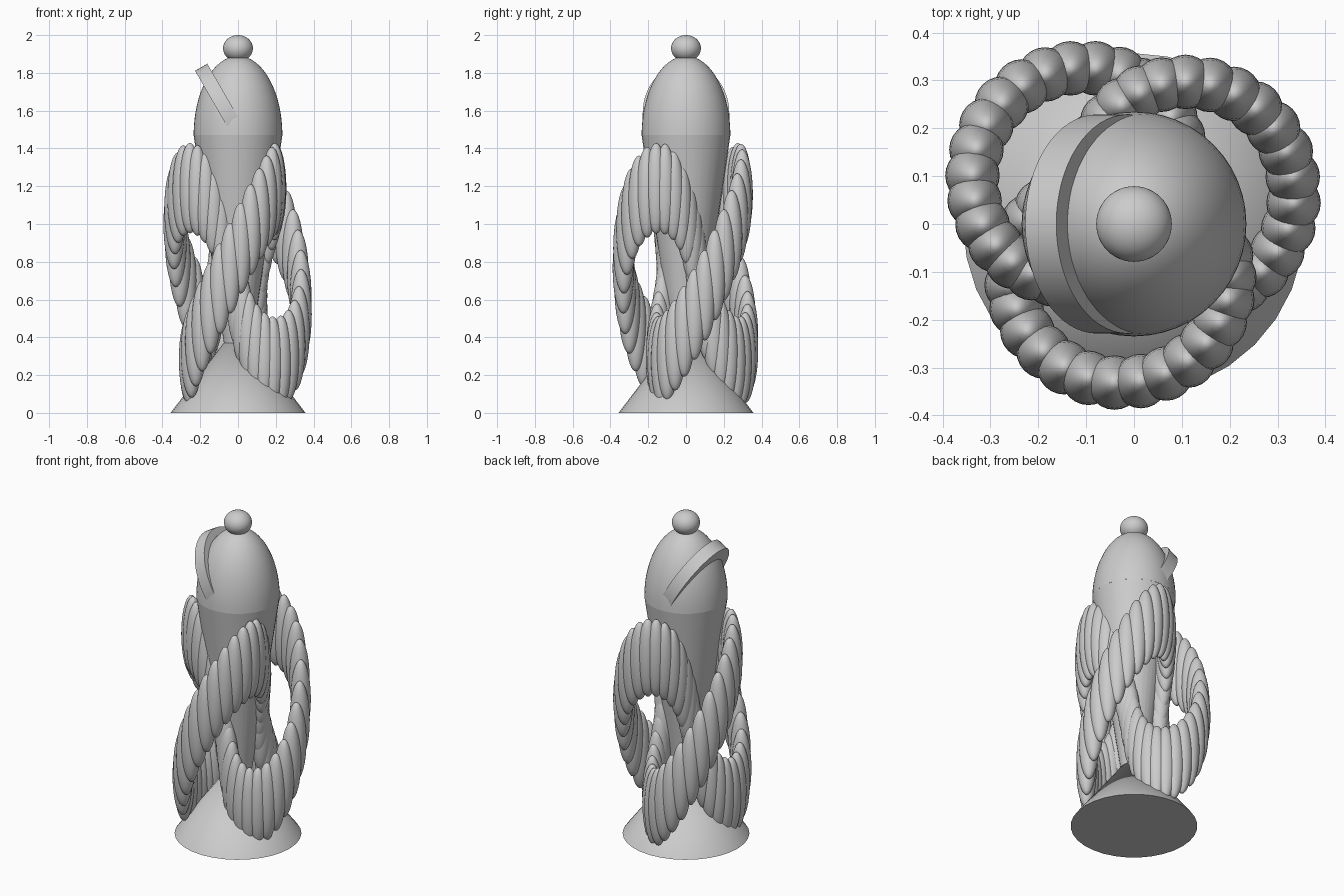
import bpy, bmesh, math
from mathutils import Matrix, Vector

cube = bpy.data.objects.get("Cube")
if cube:
    bpy.data.objects.remove(cube, do_unlink=True)

grey = bpy.data.materials.new("light_grey")
grey.use_nodes = True
grey.diffuse_color = (0.6, 0.6, 0.6, 1)
grey.node_tree.nodes["Principled BSDF"].inputs["Base Color"].default_value = (0.6, 0.6, 0.6, 1)


def finish(name, bm, angle=40):
    mesh = bpy.data.meshes.new(name)
    bm.to_mesh(mesh)
    bm.free()
    mesh.materials.append(grey)
    obj = bpy.data.objects.new(name, mesh)
    bpy.context.collection.objects.link(obj)
    bpy.ops.object.select_all(action="DESELECT")
    obj.select_set(True)
    bpy.context.view_layer.objects.active = obj
    bpy.ops.object.shade_smooth_by_angle(angle=math.radians(angle))
    return obj


def add_ellipsoid(bm, centre, radius, height, segments=24, rings=16):
    matrix = Matrix.Translation(centre) @ Matrix.Diagonal((radius, radius, height, 1))
    bmesh.ops.create_uvsphere(bm, u_segments=segments, v_segments=rings, radius=1, matrix=matrix)


def cone(name, bottom, top, z0, z1):
    bm = bmesh.new()
    bmesh.ops.create_cone(bm, cap_ends=True, segments=32, radius1=bottom, radius2=top,
                          depth=z1 - z0, matrix=Matrix.Translation((0, 0, (z0 + z1) / 2)))
    finish(name, bm)


# Base and tapered stem
cone("base_cone", 0.357, 0, 0, 0.47)
cone("stem", 0.05, 0.235, 0.2, 1.47)

# Domed head, upper half only
bm = bmesh.new()
add_ellipsoid(bm, (0, 0, 1.47), 0.235, 0.42, 48, 32)
bmesh.ops.delete(bm, geom=[v for v in bm.verts if v.co.z < 1.469], context="VERTS")
finish("head", bm)

# Finial ball
bm = bmesh.new()
add_ellipsoid(bm, (0, 0, 1.93), 0.079, 0.07, 48, 32)
finish("finial", bm)

# Tilted oval band wrapped over the head
bm = bmesh.new()
tilt = Matrix.Rotation(math.radians(60), 4, "Y")
bmesh.ops.create_cone(bm, cap_ends=True, segments=64, radius1=1, radius2=1, depth=1,
                      matrix=Matrix.Translation((-0.045, 0, 1.57)) @ tilt
                      @ Matrix.Diagonal((0.3, 0.229, 0.075, 1)))
finish("head_band", bm)

# Three-lobed knot made of overlapping tall beads
BEADS = 80
bm = bmesh.new()
for i in range(BEADS):
    t = math.tau * i / BEADS
    r = math.sqrt(0.0695 + 0.0551 * math.cos(3 * t))
    a = 2 * t + math.radians(22)
    z = 0.73 + 0.46 * math.sin(3 * t)
    add_ellipsoid(bm, Vector((r * math.cos(a) - 0.01, r * math.sin(a) + 0.02, z)), 0.057, 0.24)
finish("knot", bm)
